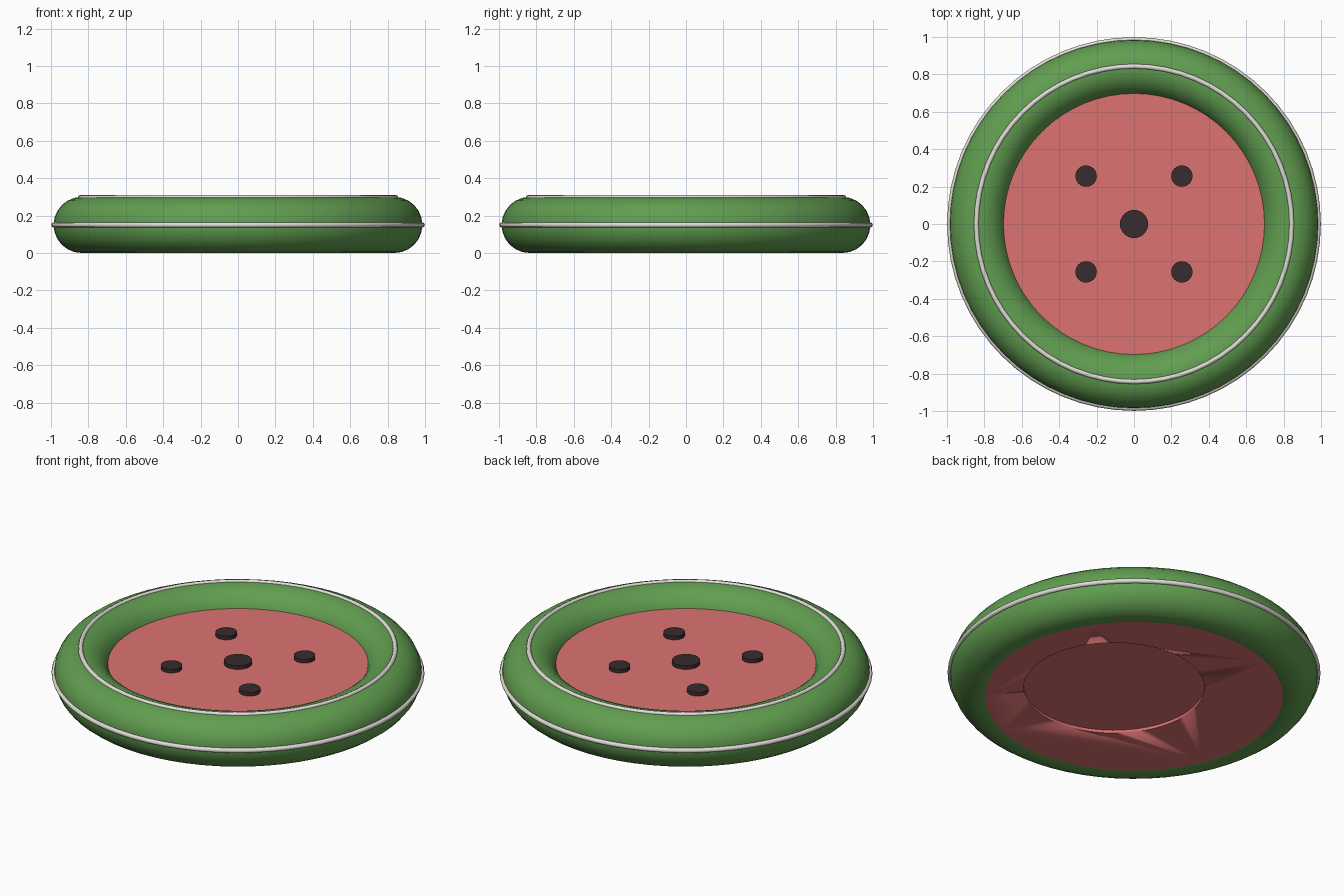
import bpy, bmesh, math

if "Cube" in bpy.data.objects:
    bpy.data.objects.remove(bpy.data.objects["Cube"])


def material(name, rgb):
    m = bpy.data.materials.new(name)
    m.diffuse_color = (*rgb, 1)
    m.use_nodes = True
    m.node_tree.nodes["Principled BSDF"].inputs["Base Color"].default_value = m.diffuse_color
    return m


GREEN = material("rind green", (0.12, 0.34, 0.08))
RED = material("flesh red", (0.72, 0.17, 0.17))
CREAM = material("piping cream", (0.75, 0.72, 0.68))
DARK = material("seed dark", (0.04, 0.025, 0.027))


def torus(name, major, minor, z, mat, sides):
    bpy.ops.mesh.primitive_torus_add(major_radius=major, minor_radius=minor, location=(0, 0, z),
                                     major_segments=64, minor_segments=sides)
    o = bpy.context.object
    o.name = name
    o.data.materials.append(mat)
    bpy.ops.object.shade_smooth()
    return o


def disc(name, radius, z0, z1, mat, x=0, y=0, sides=32):
    bpy.ops.mesh.primitive_cylinder_add(vertices=sides, radius=radius, depth=z1 - z0,
                                        location=(x, y, (z0 + z1) / 2))
    o = bpy.context.object
    o.name = name
    o.data.materials.append(mat)
    bpy.ops.object.shade_smooth_by_angle(angle=math.radians(35))
    return o


# Inflated outer ring with two lines of piping
torus("outer_ring", 0.836, 0.15, 0.15, GREEN, 24)
torus("side_piping", 0.985, 0.014, 0.15, CREAM, 8)
torus("top_piping", 0.843, 0.013, 0.297, CREAM, 8)

# Padded centre, with a shallow off-centre round recess underneath
seat = disc("centre_pad", 0.8, 0.005, 0.205, RED, sides=64)
cutter = disc("recess_cutter", 0.484, -0.1, 0.022, RED, x=0.14, sides=64)
cutter.hide_render = True
cutter.hide_viewport = True
cut = seat.modifiers.new("recess", "BOOLEAN")
cut.operation = "DIFFERENCE"
cut.solver = "EXACT"
cut.object = cutter

# Seed buttons on the top
disc("centre_seed", 0.075, 0.19, 0.227, DARK)
for i, (sx, sy) in enumerate([(1, 1), (-1, 1), (-1, -1), (1, -1)]):
    disc(f"corner_seed_{i + 1}", 0.057, 0.19, 0.227, DARK, 0.256 * sx, 0.256 * sy)
